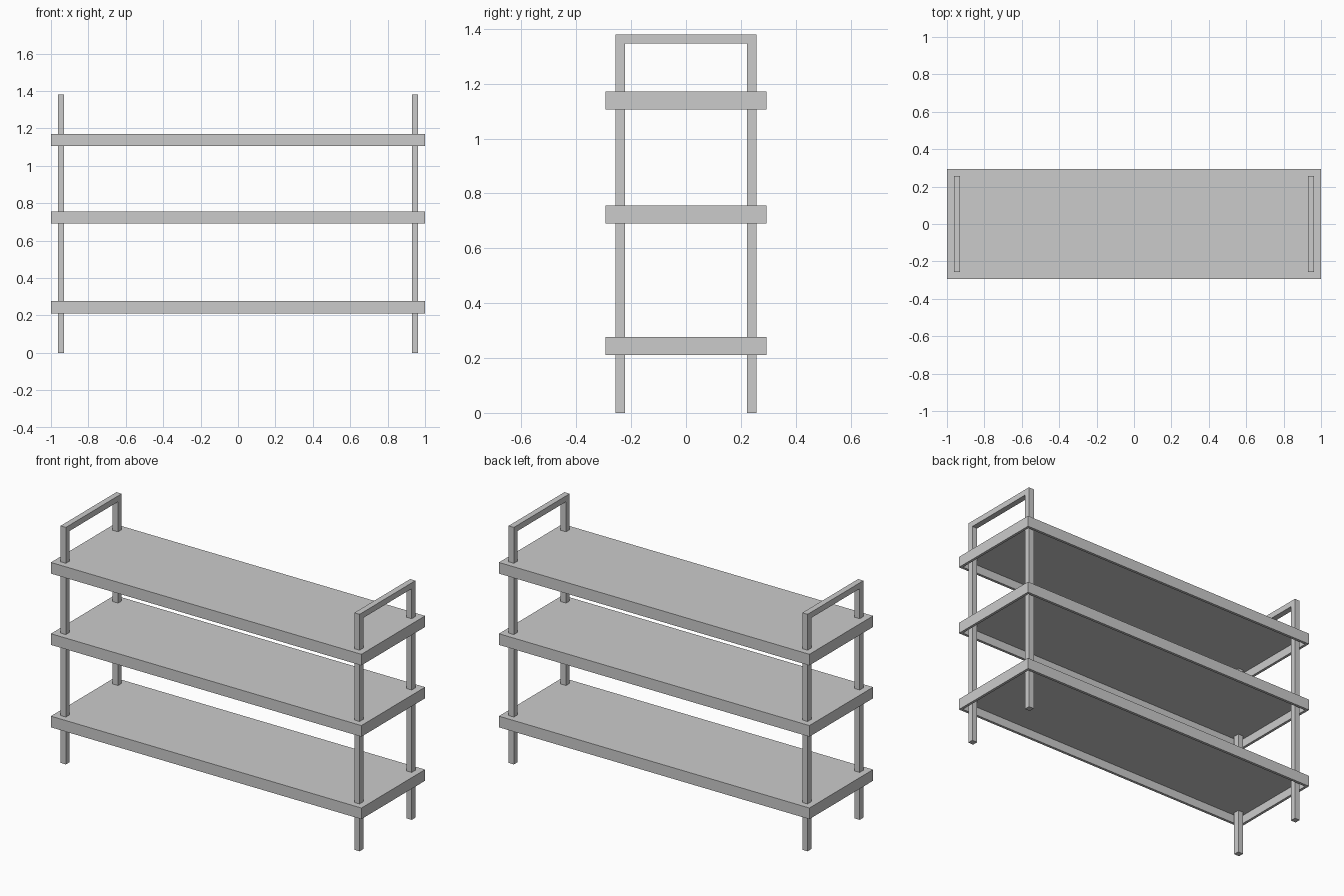
import bpy, bmesh
from mathutils import Vector

if "Cube" in bpy.data.objects:
    bpy.data.objects.remove(bpy.data.objects["Cube"])


def prism(name, outline, direction):
    """Extrude a flat outline of 3D points along a direction."""
    bm = bmesh.new()
    face = bm.faces.new([bm.verts.new(p) for p in outline])
    ext = bmesh.ops.extrude_face_region(bm, geom=[face])
    moved = [v for v in ext["geom"] if isinstance(v, bmesh.types.BMVert)]
    bmesh.ops.translate(bm, verts=moved, vec=Vector(direction))
    return finish(name, bm)


def finish(name, bm):
    bmesh.ops.recalc_face_normals(bm, faces=bm.faces)
    mesh = bpy.data.meshes.new(name)
    bm.to_mesh(mesh)
    bm.free()
    obj = bpy.data.objects.new(name, mesh)
    bpy.context.collection.objects.link(obj)
    return obj


def shelf(name, z, height=0.065, rim=0.022, depth=0.05):
    """Board with a hollow underside and a thin rim."""
    bm = bmesh.new()
    bmesh.ops.create_cube(bm, size=1)
    bmesh.ops.scale(bm, verts=bm.verts, vec=(2.0, 0.586, height))
    bmesh.ops.translate(bm, verts=bm.verts, vec=(0, 0, z + height / 2))
    under = min(bm.faces, key=lambda f: f.calc_center_median().z)
    # rim, then the recess pushed up inside it
    bmesh.ops.inset_region(bm, faces=[under], thickness=rim)
    rec = bmesh.ops.extrude_face_region(bm, geom=[under])
    moved = [v for v in rec["geom"] if isinstance(v, bmesh.types.BMVert)]
    bmesh.ops.translate(bm, verts=moved, vec=(0, 0, depth))
    if under.is_valid:
        bmesh.ops.delete(bm, geom=[under], context="FACES_ONLY")
    return finish(name, bm)


# three shelves
for name, z in (("bottom_shelf", 0.211), ("middle_shelf", 0.691), ("top_shelf", 1.106)):
    shelf(name, z)

# end frames: two legs joined by a handle bar
out, inn, top, bar = 0.257, 0.223, 1.38, 0.034
profile = [(-out, 0), (-out, top), (out, top), (out, 0),
           (inn, 0), (inn, top - bar), (-inn, top - bar), (-inn, 0)]
for side, x in (("left", -0.963), ("right", 0.929)):
    prism(side + "_leg_frame", [(x, y, z) for y, z in profile], (0.034, 0, 0))
